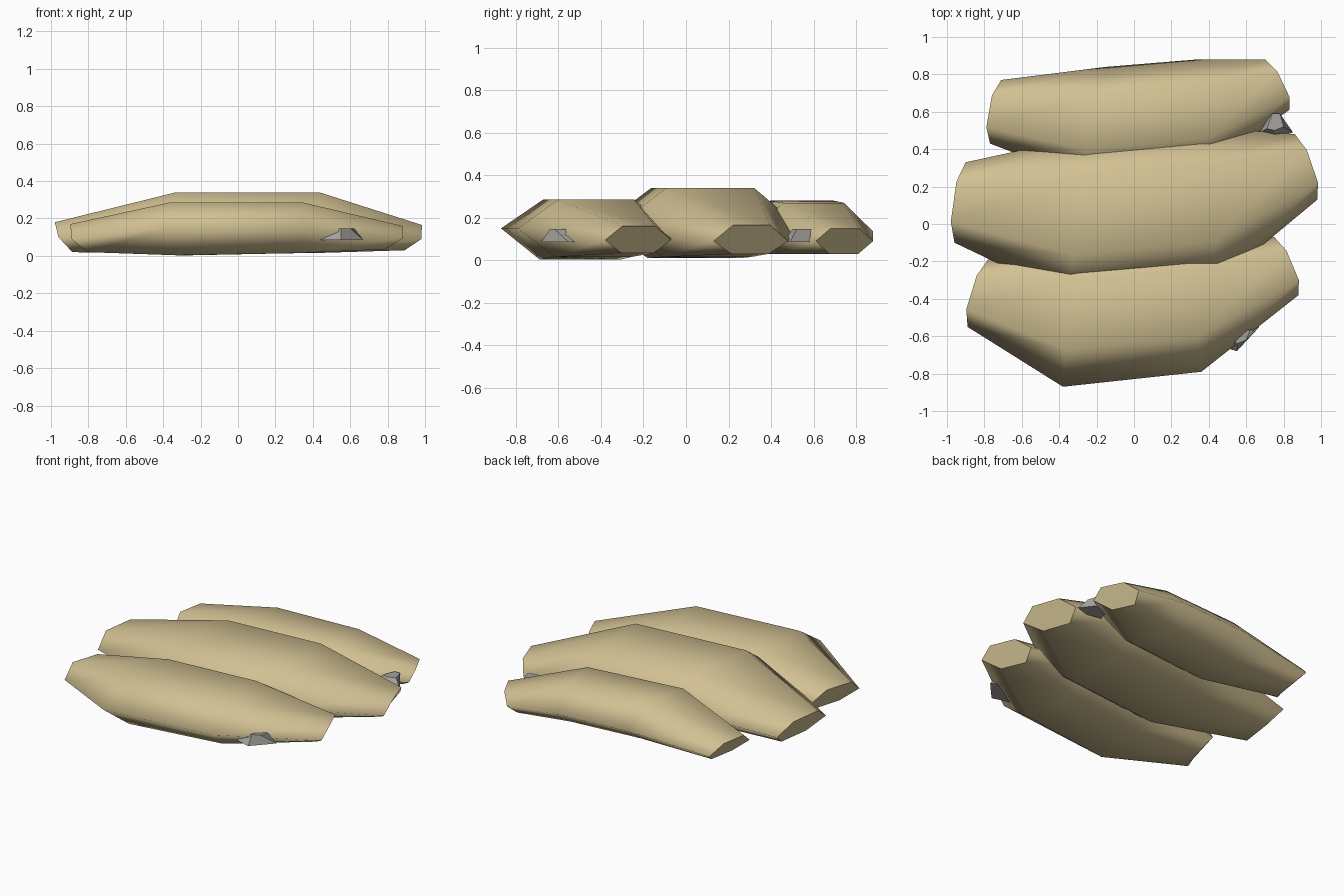
import bpy, bmesh
from mathutils import Vector

if "Cube" in bpy.data.objects:
    bpy.data.objects.remove(bpy.data.objects["Cube"])


def material(name, color):
    m = bpy.data.materials.new(name)
    m.diffuse_color = (*color, 1)
    m.use_nodes = True
    m.node_tree.nodes["Principled BSDF"].inputs["Base Color"].default_value = m.diffuse_color
    return m


TAN = material("burlap_tan", (0.64, 0.53, 0.29))
GREY = material("stone_grey", (0.38, 0.37, 0.35))


def add_object(name, rings, mat, smooth):
    """Loft closed rings of equal size and cap both ends flat."""
    bm = bmesh.new()
    loops = [[bm.verts.new(p) for p in ring] for ring in rings]
    n = len(loops[0])
    for a, b in zip(loops, loops[1:]):
        for i in range(n):
            j = (i + 1) % n
            bm.faces.new((a[i], a[j], b[j], b[i])).smooth = smooth
    for loop in (loops[0], loops[-1]):
        cap = bm.faces.new(loop)
        for e in cap.edges:
            e.smooth = False
    bmesh.ops.recalc_face_normals(bm, faces=bm.faces)
    me = bpy.data.meshes.new(name)
    bm.to_mesh(me)
    bm.free()
    me.materials.append(mat)
    ob = bpy.data.objects.new(name, me)
    bpy.context.collection.objects.link(ob)
    return ob


def section(front, back, heights, lean):
    """Six-sided bag section between a front and a back edge point."""
    f, b = Vector(front), Vector(back)
    top, mid, low = heights
    spec = [(0, mid, 0), (0.26, top, 0.035), (0.76, top, 0.035),
            (1, mid, 0), (0.74, low, -0.06), (0.24, low, -0.06)]
    out = []
    for t, z, shift in spec:
        p = f.lerp(b, t)
        out.append((p.x + shift * lean, p.y, z))
    return out


# Each bag: four sections as front edge, back edge, (top, middle, bottom) heights
bags = {
    "front_bag": [
        ((-0.89, -0.55), (-0.78, -0.19), (0.17, 0.09, 0.02)),
        ((-0.38, -0.87), (-0.26, -0.11), (0.285, 0.15, 0.003)),
        ((0.36, -0.79), (0.27, -0.07), (0.285, 0.15, 0.015)),
        ((0.88, -0.38), (0.75, -0.07), (0.16, 0.095, 0.035))],
    "middle_bag": [
        ((-0.96, -0.10), (-0.90, 0.33), (0.18, 0.10, 0.02)),
        ((-0.35, -0.39), (-0.21, 0.48), (0.34, 0.17, 0.01)),
        ((0.45, -0.31), (0.35, 0.52), (0.34, 0.17, 0.015)),
        ((0.98, 0.13), (0.86, 0.48), (0.165, 0.09, 0.03))],
    "back_bag": [
        ((-0.77, 0.43), (-0.71, 0.77), (0.16, 0.09, 0.03)),
        ((-0.27, 0.24), (-0.15, 0.84), (0.28, 0.14, 0.03)),
        ((0.41, 0.31), (0.34, 0.88), (0.27, 0.135, 0.03)),
        ((0.83, 0.61), (0.70, 0.88), (0.15, 0.09, 0.03))],
}
leans = (-1, -0.5, 0.3, 1)
for name, rows in bags.items():
    add_object(name, [section(*r, k) for r, k in zip(rows, leans)], TAN, True)

# Small stones wedged beside the bags
stones = {
    "front_stone": (
        [(0.42, -0.64), (0.55, -0.68), (0.67, -0.55), (0.60, -0.50), (0.48, -0.54)], 0.085,
        [(0.53, -0.61), (0.55, -0.64), (0.60, -0.62), (0.62, -0.57), (0.56, -0.56)], 0.147),
    "side_stone": (
        [(0.66, 0.48), (0.76, 0.46), (0.85, 0.49), (0.78, 0.58), (0.68, 0.54)], 0.085,
        [(0.71, 0.51), (0.75, 0.50), (0.80, 0.52), (0.78, 0.59), (0.74, 0.59)], 0.147),
}
for name, (base, z0, top, z1) in stones.items():
    add_object(name, [[(x, y, z0) for x, y in base], [(x, y, z1) for x, y in top]], GREY, False)
